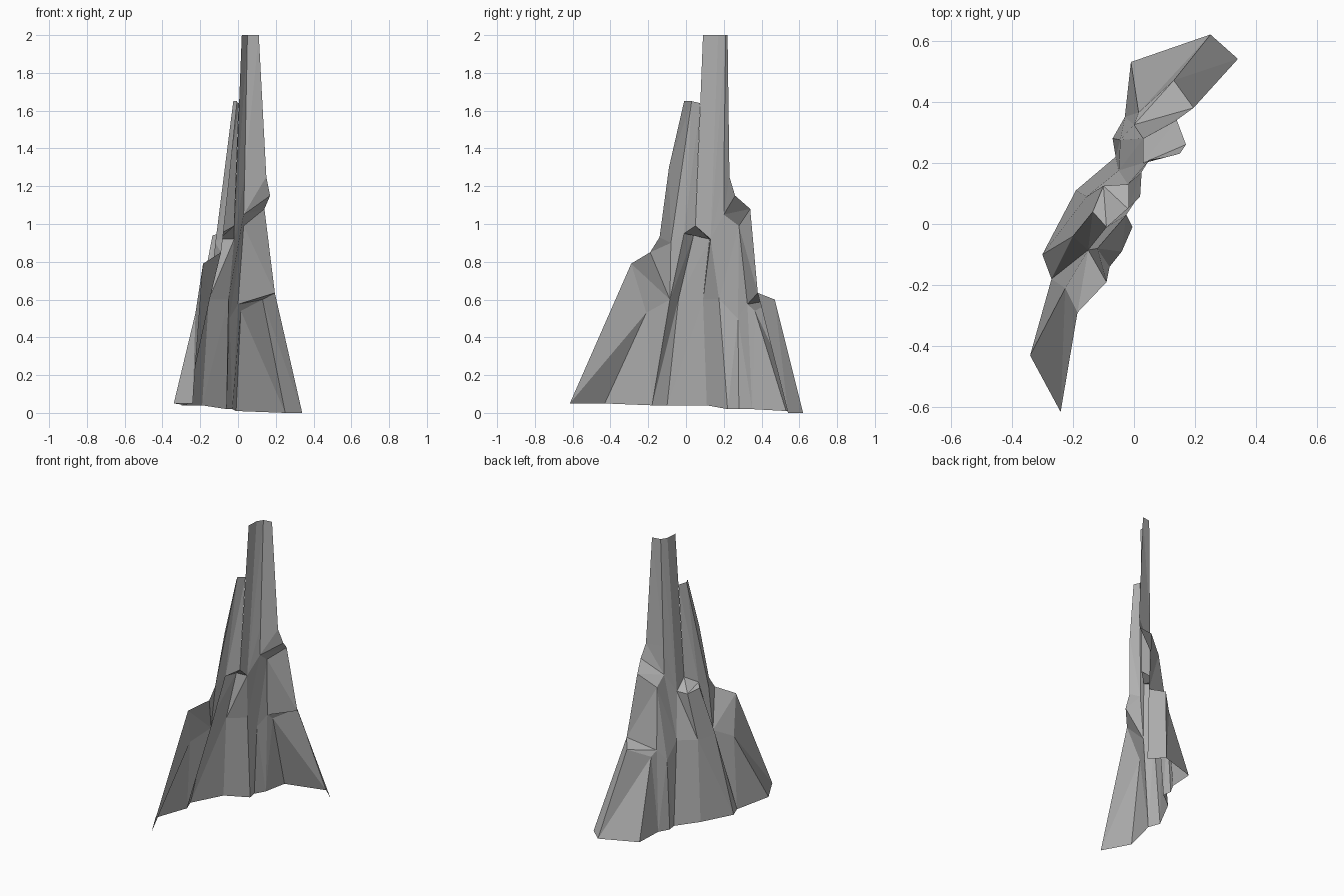
import bpy
import bmesh
from mathutils import Vector as V

default_cube = bpy.data.objects.get("Cube")
if default_cube:
    bpy.data.objects.remove(default_cube, do_unlink=True)

stone = bpy.data.materials.new("grey_stone")
stone.use_nodes = True
stone_colour = (0.45, 0.45, 0.45, 1)
stone.diffuse_color = stone_colour
stone.node_tree.nodes["Principled BSDF"].inputs["Base Color"].default_value = stone_colour


def skin(left, right):
    """Zip two upright ribs together with flat facets, always climbing the lower side."""
    facets, i, j = [], 0, 0
    while i < len(left) - 1 or j < len(right) - 1:
        climb_left = j == len(right) - 1 or (
            i < len(left) - 1 and left[i + 1].z <= right[j + 1].z)
        tip = left[i + 1] if climb_left else right[j + 1]
        facet = [left[i], right[j], tip]
        if (facet[1] - facet[0]).cross(tip - facet[0]).length > 0.00001:
            facets.append(facet)
        i, j = (i + 1, j) if climb_left else (i, j + 1)
    return facets


def build(name, ribs=(), extra=()):
    """Make one rock sheet from neighbouring ribs plus any single facets."""
    facets = list(extra)
    for left, right in zip(ribs, ribs[1:]):
        facets += skin(left, right)
    bm = bmesh.new()
    for facet in facets:
        bm.faces.new([bm.verts.new(p) for p in facet])
    bmesh.ops.remove_doubles(bm, verts=bm.verts, dist=0.0005)
    mesh = bpy.data.meshes.new(name)
    bm.to_mesh(mesh)
    bm.free()
    mesh.materials.append(stone)
    obj = bpy.data.objects.new(name, mesh)
    bpy.context.collection.objects.link(obj)
    return obj


# Corners of the low rear ledge
low_end, low_out = V((.195, .38, .635)), V((.13, .47, .6))
low_side, low_in = V((.015, .365, .54)), V((0, .325, .575))

# Corners of the ledge beside the spire
high_end, high_out = V((.17, .26, 1.15)), V((.14, .34, 1.08))
high_side, high_in = V((.03, .28, .99)), V((.03, .2, 1.05))

# Corners of the ledge at the foot of the spire
foot_rear, foot_out = V((-.02, .13, .92)), V((-.1, .125, .92))
foot_edge, foot_front = V((-.135, .04, .94)), V((-.09, -.01, .95))
foot_in = V((-.02, .05, .99))

# Creases and crests shared by neighbouring parts
gully_base, gully = V((-.06, .22, .02)), V((-.05, .175, .6))
cleft_base, cleft = V((-.27, -.18, .04)), V((-.15, -.085, .6))
step_base = V((-.03, .35, .02))
crest_low, crest_high = V((-.185, -.29, .79)), V((-.09, -.19, .85))
peak_mid = V((-.025, .03, 1.65))

build("rear_buttress", [
    [V((.34, .54, 0)), low_end],
    [V((.25, .62, 0)), low_out],
    [V((-.01, .53, .01)), low_side],
    [step_base, low_in],
])
build("rear_ledge", extra=[[low_end, low_out, low_in], [low_out, low_side, low_in]])

build("rear_shoulder", [
    [low_end, high_out],
    [low_in, high_side],
])
build("rear_gully", [
    [step_base, low_in, high_side],
    [V((-.07, .28, .02)), V((-.045, .275, .5)), high_side],
    [gully_base, gully, high_in],
])
build("shoulder_ledge", extra=[[high_end, high_out, high_in], [high_out, high_side, high_in]])

build("spire", [
    [high_end, V((.15, .23, 1.25)), V((.11, .22, 2))],
    [high_in, V((.035, .2, 1.25)), V((.05, .21, 2))],
    [foot_rear, V((.025, .17, 2))],
    [foot_in, V((.02, .09, 2))],
])

build("main_face", [
    [gully_base, gully, foot_rear],
    [V((-.19, .11, .04)), V((-.155, .09, .6)), foot_out],
    [V((-.3, -.1, .04)), V((-.2, -.04, .6)), foot_edge],
    [cleft_base, cleft, foot_front],
], extra=[[gully, foot_rear, high_in]])
build("spire_foot_ledge", extra=[
    [foot_rear, foot_out, foot_in],
    [foot_out, foot_edge, foot_front],
    [foot_out, foot_front, foot_in],
])

build("second_peak", [
    [foot_in, V((.005, .075, 1.64))],
    [foot_front, peak_mid],
])
peak_crease = [cleft, V((-.12, -.08, .9)), peak_mid]
build("second_peak_front", [
    [cleft, foot_front, peak_mid],
    peak_crease,
    [crest_high, V((-.08, -.14, .93)), V((-.04, -.09, 1.3)), V((-.005, -.01, 1.65))],
])

build("front_buttress", [
    [cleft_base, cleft, crest_high],
    [V((-.34, -.43, .05)), V((-.225, -.21, .53)), crest_low],
    [V((-.24, -.615, .05)), crest_low],
])
